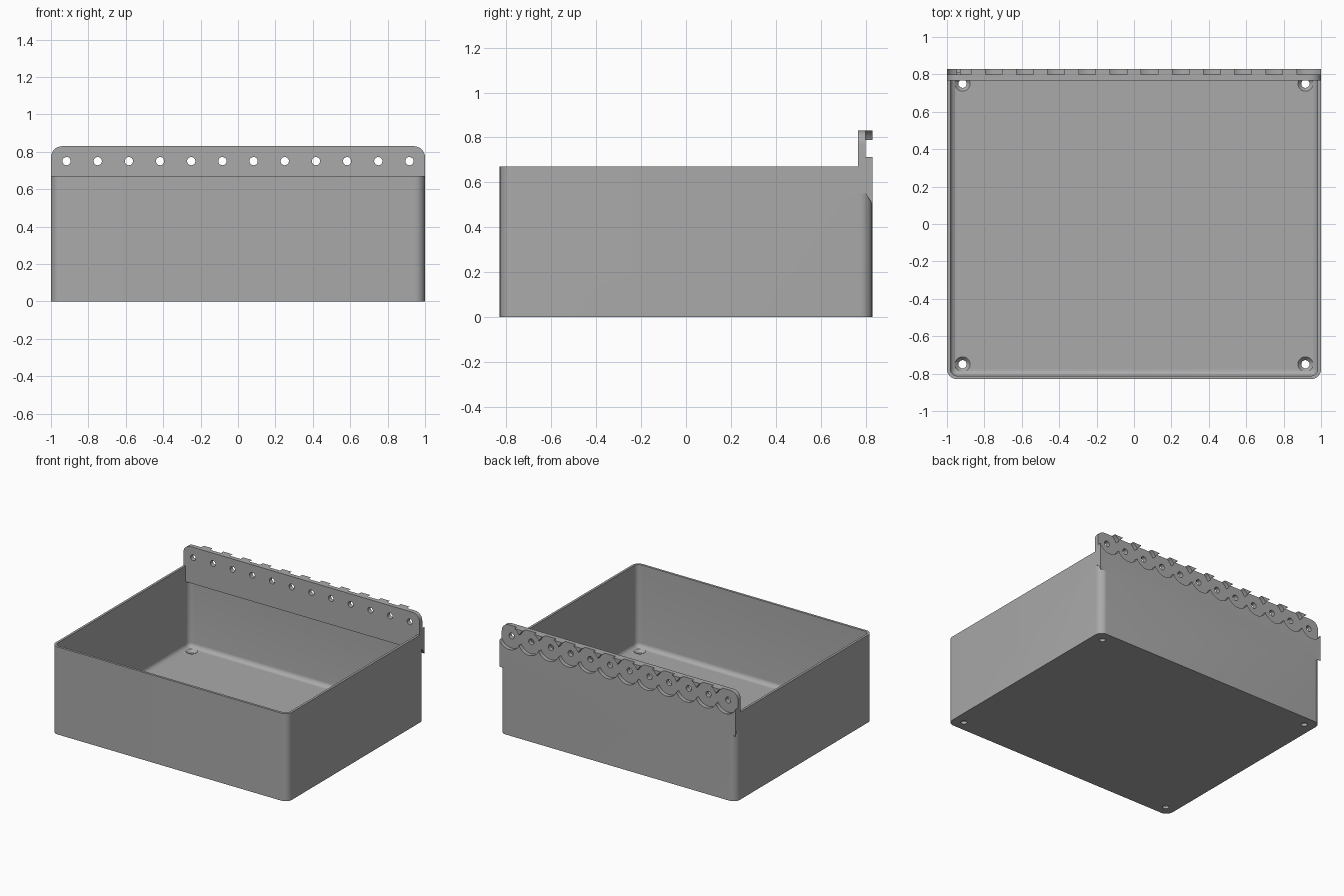
import bpy, bmesh, math
from mathutils import Matrix, Vector

cube = bpy.data.objects.get("Cube")
if cube:
    bpy.data.objects.remove(cube, do_unlink=True)

WIDTH, DEPTH, HEIGHT = 2.0, 1.66, 0.67
WALL, FLOOR, CORNER = 0.018, 0.04, 0.055
HOLES = 12
PITCH = WIDTH / HOLES
HOLE_Z, HOLE_R, SCALLOP_R = 0.75, 0.022, 0.092
BACK = DEPTH / 2
PLATE_FRONT, PLATE_BACK, PLATE_TOP = 0.767, 0.80, 0.83

grey = bpy.data.materials.new("plain grey")
grey.use_nodes = True
colour = (0.4, 0.4, 0.4, 1)
grey.diffuse_color = colour
grey.node_tree.nodes["Principled BSDF"].inputs["Base Color"].default_value = colour


def make_object(name, bm):
    bmesh.ops.recalc_face_normals(bm, faces=bm.faces)
    mesh = bpy.data.meshes.new(name)
    bm.to_mesh(mesh)
    bm.free()
    mesh.materials.append(grey)
    obj = bpy.data.objects.new(name, mesh)
    bpy.context.collection.objects.link(obj)
    return obj


def bevel(bm, edges, radius, segments=8):
    bmesh.ops.bevel(bm, geom=edges, offset=radius, segments=segments,
                    profile=0.5, affect="EDGES", clamp_overlap=True)


def rounded_box(name, sx, sy, z0, z1, radius, fillet=0):
    bm = bmesh.new()
    bmesh.ops.create_cube(bm, size=1, matrix=Matrix.Translation((0, 0, (z0 + z1) / 2))
                          @ Matrix.Diagonal((sx, sy, z1 - z0, 1)))
    upright = [e for e in bm.edges if abs(e.verts[0].co.z - e.verts[1].co.z) > 0.01]
    bevel(bm, upright, radius)
    if fillet:
        low = [e for e in bm.edges if all(v.co.z < z0 + 0.001 for v in e.verts)]
        bevel(bm, low, fillet, 6)
    return make_object(name, bm)


def cylinders(name, ends, r1, r2):
    """One cylinder or cone for each (start, end) pair."""
    bm = bmesh.new()
    for a, b in ends:
        a, b = Vector(a), Vector(b)
        turn = (b - a).to_track_quat("Z", "Y").to_matrix().to_4x4()
        bmesh.ops.create_cone(bm, cap_ends=True, segments=40, radius1=r1, radius2=r2,
                              depth=(b - a).length,
                              matrix=Matrix.Translation((a + b) / 2) @ turn)
    return make_object(name, bm)


def combine(target, tool, operation):
    """Apply a boolean, then drop the tool."""
    mod = target.modifiers.new("combine", "BOOLEAN")
    mod.object, mod.operation, mod.solver = tool, operation, "EXACT"
    graph = bpy.context.evaluated_depsgraph_get()
    graph.update()
    mesh = bpy.data.meshes.new_from_object(target.evaluated_get(graph))
    target.modifiers.clear()
    target.data = mesh
    bpy.data.objects.remove(tool, do_unlink=True)


# Open tray with rounded corners and a fillet around the floor
tray = rounded_box("tray", WIDTH, DEPTH, 0, HEIGHT, CORNER)
cavity = rounded_box("cavity", WIDTH - 2 * WALL, DEPTH - 2 * WALL,
                     FLOOR, 1, CORNER - WALL, 0.034)
combine(tray, cavity, "DIFFERENCE")

# Hinge strip along the back, with a sloped underside and round top corners
bm = bmesh.new()
profile = [(PLATE_FRONT, PLATE_TOP), (BACK, PLATE_TOP), (BACK, 0.505),
           (PLATE_BACK, 0.55), (PLATE_FRONT, 0.55)]
end = bm.faces.new([bm.verts.new((-WIDTH / 2, y, z)) for y, z in profile])
grown = bmesh.ops.extrude_face_region(bm, geom=[end])
bmesh.ops.translate(bm, vec=(WIDTH, 0, 0),
                    verts=[v for v in grown["geom"] if isinstance(v, bmesh.types.BMVert)])
top_corners = [e for e in bm.edges
               if abs(e.verts[0].co.x - e.verts[1].co.x) < 0.001
               and all(v.co.z > PLATE_TOP - 0.001 for v in e.verts)]
bevel(bm, top_corners, 0.06)
combine(tray, make_object("hinge_strip", bm), "UNION")

# Round recesses behind the pin holes; neighbours overlap, so cut alternately
columns = [-WIDTH / 2 + PITCH * (i + 0.5) for i in range(HOLES)]
for start in (0, 1):
    ends = [((x, PLATE_BACK, HOLE_Z), (x, 0.9, HOLE_Z)) for x in columns[start::2]]
    combine(tray, cylinders("recesses", ends, SCALLOP_R, SCALLOP_R), "DIFFERENCE")
ends = [((x, 0.7, HOLE_Z), (x, 0.9, HOLE_Z)) for x in columns]
combine(tray, cylinders("pin_holes", ends, HOLE_R, HOLE_R), "DIFFERENCE")

# Countersunk screw holes in the floor corners
spots = [(sx * columns[-1], sy * HOLE_Z) for sx in (-1, 1) for sy in (-1, 1)]
combine(tray, cylinders("screw_holes", [((x, y, -0.1), (x, y, 0.1)) for x, y in spots],
                        HOLE_R, HOLE_R), "DIFFERENCE")
combine(tray, cylinders("countersinks", [((x, y, 0.018), (x, y, FLOOR + 0.002)) for x, y in spots],
                        HOLE_R - 0.001, 0.042), "DIFFERENCE")

# Smooth the rounded parts and keep the edges sharp
bpy.ops.object.select_all(action="DESELECT")
tray.select_set(True)
bpy.context.view_layer.objects.active = tray
bpy.ops.object.shade_smooth_by_angle(angle=math.radians(30))
